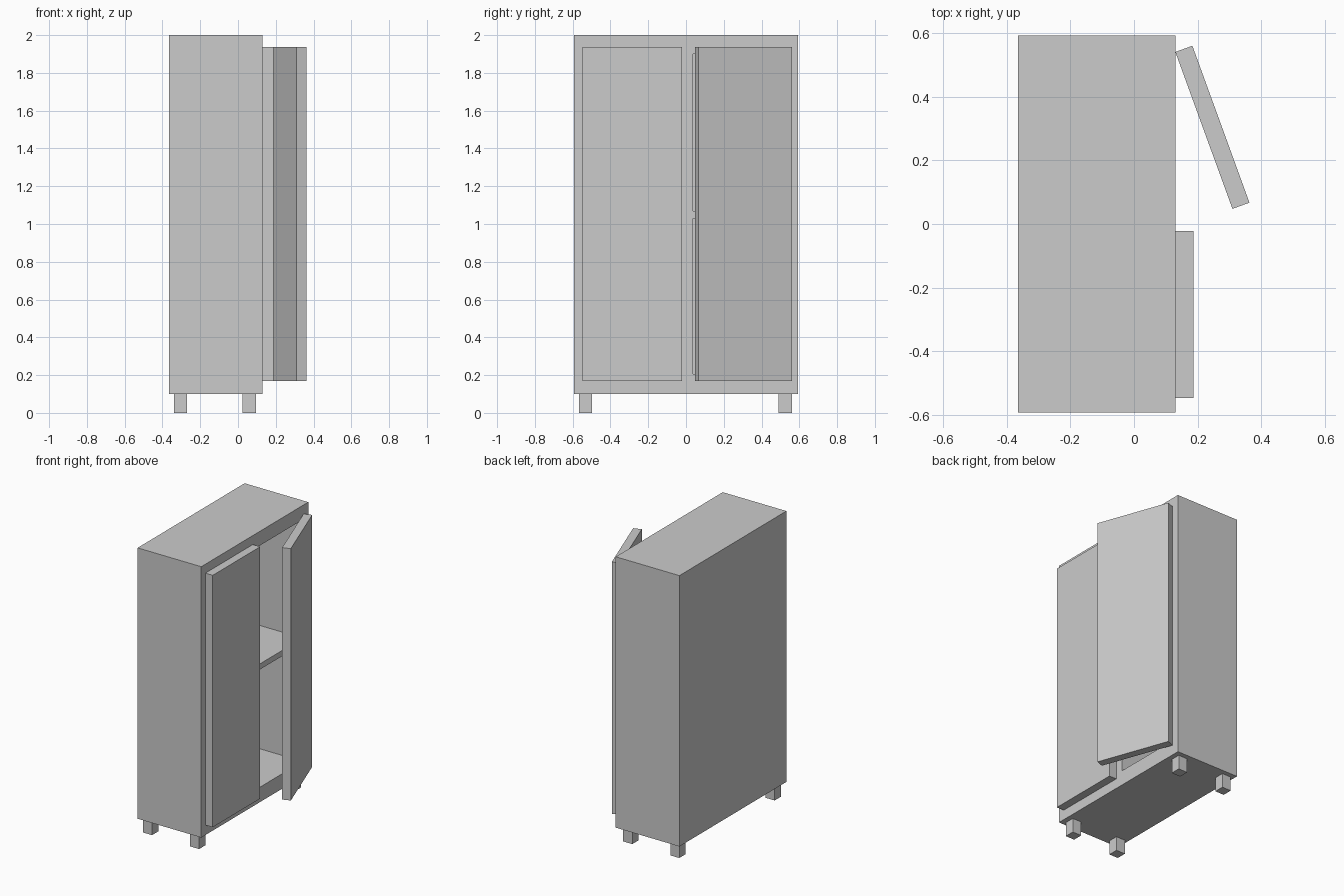
import bpy, bmesh, math

if "Cube" in bpy.data.objects:
    bpy.data.objects.remove(bpy.data.objects["Cube"])


def box(name, x, y, z, pivot=(0, 0, 0)):
    """Box from (min, max) ranges, with its origin at pivot."""
    bm = bmesh.new()
    bmesh.ops.create_cube(bm, size=1)
    for v in bm.verts:
        for i, (lo, hi) in enumerate((x, y, z)):
            v.co[i] = lo + (v.co[i] + 0.5) * (hi - lo) - pivot[i]
    mesh = bpy.data.meshes.new(name)
    bm.to_mesh(mesh)
    bm.free()
    obj = bpy.data.objects.new(name, mesh)
    obj.location = pivot
    bpy.context.collection.objects.link(obj)
    return obj


BACK, FRONT, HALF = -0.364, 0.13, 0.593

# cabinet body, hollowed into four compartments around a divider and a shelf
body = box("cabinet_body", (BACK, FRONT), (-HALF, HALF), (0.1, 2.0))
cutters = []
for y in ((-0.53, -0.037), (0.037, 0.53)):
    for z in ((0.205, 1.03), (1.07, 1.9)):
        cutter = box("compartment_cutter", (BACK + 0.05, FRONT + 0.1), y, z)
        cutter.hide_render = True
        cutters.append(cutter)
        mod = body.modifiers.new("compartment", 'BOOLEAN')
        mod.operation = 'DIFFERENCE'
        mod.solver = 'EXACT'
        mod.object = cutter
bpy.context.view_layer.objects.active = body
for mod in list(body.modifiers):
    bpy.ops.object.modifier_apply(modifier=mod.name)
for cutter in cutters:
    bpy.data.objects.remove(cutter)

# closed left door and right door swung open by 20 degrees on its outer edge
for name, y, hinge, angle in (("left_door", (-0.547, -0.022), -0.547, 0),
                              ("right_door", (0.016, 0.541), 0.541, 20)):
    door = box(name, (FRONT, FRONT + 0.057), y, (0.17, 1.937), (FRONT, hinge, 0))
    door.rotation_euler.z = math.radians(angle)

# four short square legs
for end, x in (("back", (-0.34, -0.27)), ("front", (0.025, 0.095))):
    for side, y in (("left", (-0.567, -0.497)), ("right", (0.49, 0.56))):
        box(f"{end}_{side}_leg", x, y, (0, 0.1))
